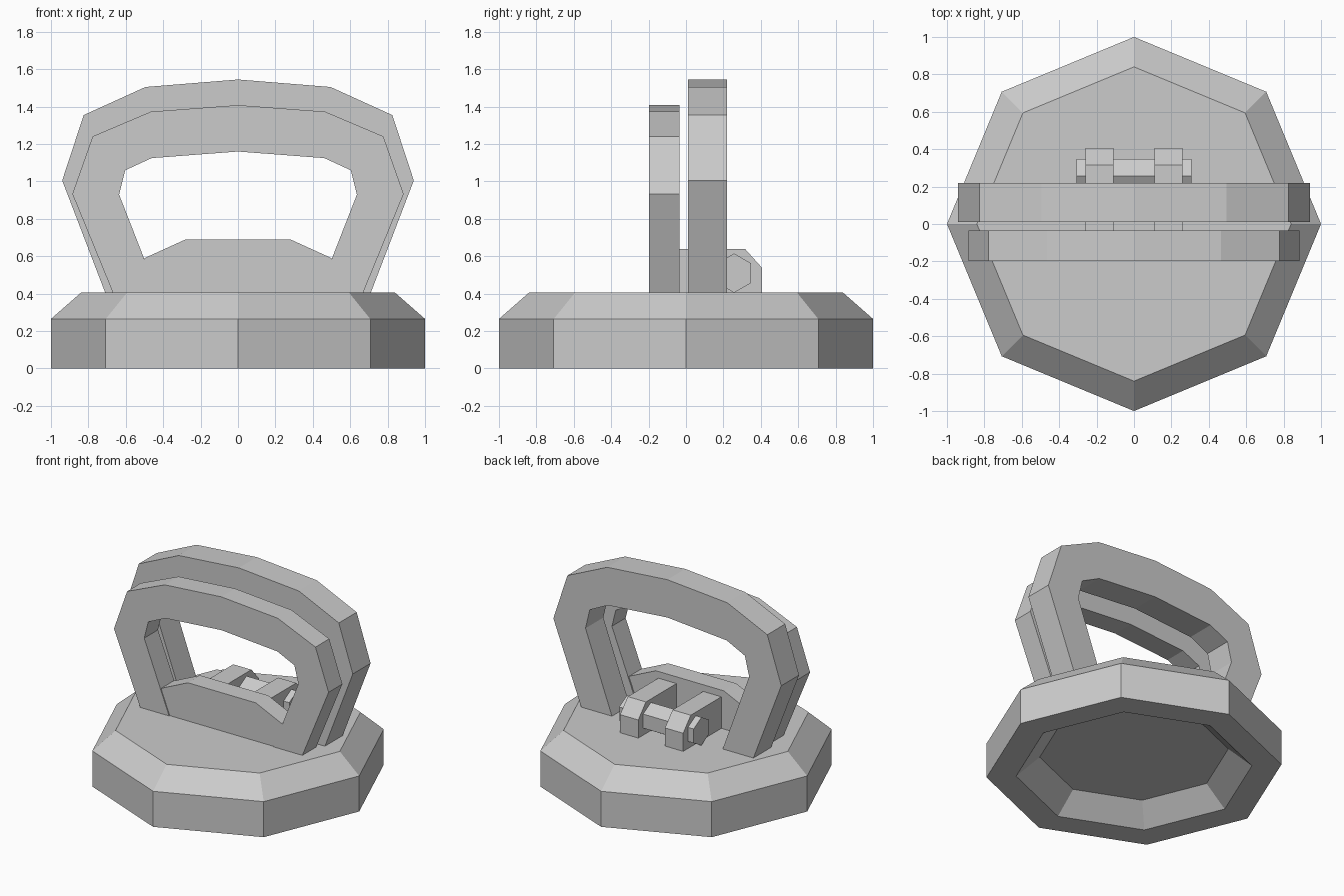
import bpy, bmesh, math

cube = bpy.data.objects.get("Cube")
if cube:
    bpy.data.objects.remove(cube, do_unlink=True)

grey = bpy.data.materials.new("plain_grey")
grey.use_nodes = True
colour = (0.6, 0.6, 0.6, 1)
grey.diffuse_color = colour
grey.node_tree.nodes["Principled BSDF"].inputs["Base Color"].default_value = colour

DECK = 0.405


def finish(name, bm):
    bmesh.ops.recalc_face_normals(bm, faces=bm.faces)
    mesh = bpy.data.meshes.new(name)
    bm.to_mesh(mesh)
    bm.free()
    mesh.materials.append(grey)
    obj = bpy.data.objects.new(name, mesh)
    bpy.context.collection.objects.link(obj)
    return obj


def prism(name, outline, start, end, axis):
    """Extrude a flat outline along x or y."""
    bm = bmesh.new()
    place = (lambda p, d: (d, p[0], p[1])) if axis == "x" else (lambda p, d: (p[0], d, p[1]))
    face = bm.faces.new([bm.verts.new(place(p, start)) for p in outline])
    moved = bmesh.ops.extrude_face_region(bm, geom=[face])["geom"]
    shift = (end - start, 0, 0) if axis == "x" else (0, end - start, 0)
    bmesh.ops.translate(bm, vec=shift, verts=[v for v in moved if isinstance(v, bmesh.types.BMVert)])
    return finish(name, bm)


# Eight-sided cup with a chamfered shoulder and a hollow underside
def cup(name, profile, sides=8):
    bm = bmesh.new()
    rings = []
    for r, z in profile:
        angles = [math.tau * i / sides for i in range(sides)]
        rings.append([bm.verts.new((r * math.cos(a), r * math.sin(a), z)) for a in angles])
    for low, high in zip(rings, rings[1:]):
        for i in range(sides):
            j = (i + 1) % sides
            bm.faces.new((low[i], low[j], high[j], high[i]))
    bm.faces.new(rings[0])
    bm.faces.new(rings[-1])
    return finish(name, bm)


cup("suction_cup", [(0.64, 0.14), (0.8, 0), (1, 0), (1, 0.265), (0.84, DECK)])


# Arched handles: one half outline, mirrored; the front one is a smaller copy
OUTER = [(0.71, 0), (0.94, 0.6), (0.825, 0.95), (0.495, 1.1), (0, 1.14)]
INNER = [(0, 0.858), (0.49, 0.818), (0.64, 0.744), (0.675, 0.597), (0.457, 0)]


def handle(name, sx, sz, y0, y1):
    def arch(half):
        return [(x * sx, DECK + z * sz) for x, z in half]
    outer, inner = arch(OUTER), arch(INNER)
    flip = lambda pts: [(-x, z) for x, z in reversed(pts)]
    prism(name, outer + flip(outer)[1:] + flip(inner) + inner[1:], y0, y1, "y")


handle("back_handle", 1, 1, 0.01, 0.22)
handle("front_handle", 0.942, 0.88, -0.197, -0.035)

# Low bracket plate between the front legs
prism("bracket_plate", [(-0.5, DECK), (-0.5, 0.59), (-0.28, 0.69),
                        (0.28, 0.69), (0.5, 0.59), (0.5, DECK)], -0.19, -0.045, "y")

# Pair of hinge arms reaching back from the plate
arm = [(-0.1, DECK), (-0.1, 0.64), (0.315, 0.64), (0.405, 0.54), (0.405, DECK)]
for side, x in (("left", 0.11), ("right", -0.26)):
    prism(side + "_hinge_arm", arm, x, x + 0.15, "x")

# Six-sided pin through both arms
pin = [(0.257 + 0.105 * math.sin(math.tau * i / 6), 0.51 + 0.105 * math.cos(math.tau * i / 6))
       for i in range(6)]
prism("hinge_pin", pin, -0.307, 0.307, "x")
